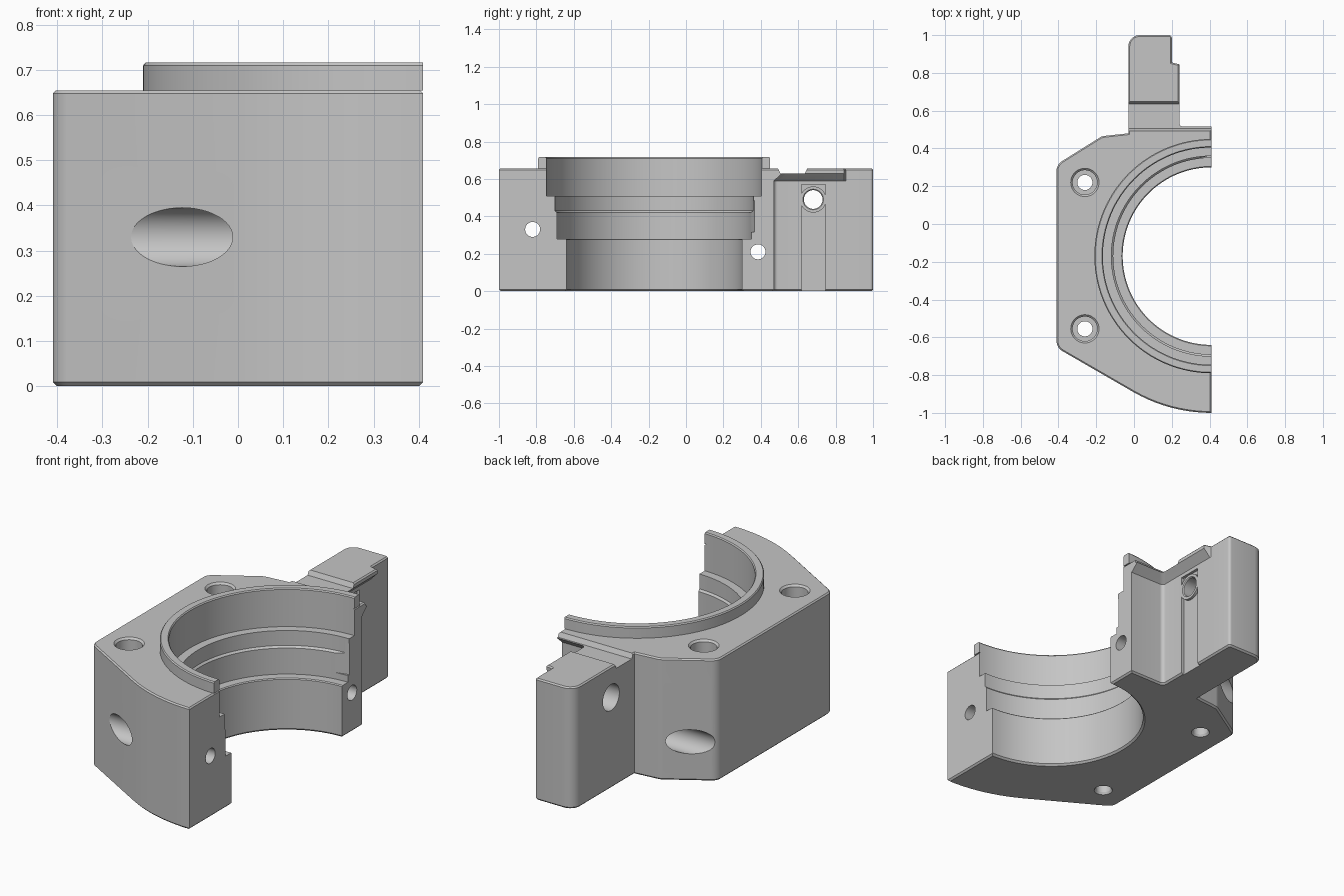
import bpy, bmesh
from math import sin, cos, tan, pi, radians
from mathutils import Vector

old = bpy.data.objects.get("Cube")
if old:
    bpy.data.objects.remove(old, do_unlink=True)

SHADE = (0.56, 0.56, 0.56, 1)
grey = bpy.data.materials.new("machined grey")
grey.use_nodes = True
grey.diffuse_color = SHADE
grey.node_tree.nodes["Principled BSDF"].inputs["Base Color"].default_value = SHADE

CX, CY = 0.41, -0.17      # bore axis
TOP = 0.655


def finish(name, bm):
    bmesh.ops.recalc_face_normals(bm, faces=bm.faces)
    mesh = bpy.data.meshes.new(name)
    bm.to_mesh(mesh)
    bm.free()
    obj = bpy.data.objects.new(name, mesh)
    mesh.materials.append(grey)
    bpy.context.collection.objects.link(obj)
    return obj


def loft(name, rings, capped=True):
    """Skin equal-length rings; cap both ends or join the last to the first."""
    bm = bmesh.new()
    rows = [[bm.verts.new(p) for p in ring] for ring in rings]
    for a, b in zip(rows, rows[1:] + ([] if capped else rows[:1])):
        for i in range(len(a)):
            j = (i + 1) % len(a)
            bm.faces.new((a[i], a[j], b[j], b[i]))
    if capped:
        bm.faces.new(rows[0][::-1])
        bm.faces.new(rows[-1])
    return finish(name, bm)


def lathe(name, profile, axis, at, segs=48):
    """Solid of revolution; profile is (radius, position along axis)."""
    def point(r, h, t):
        u, v = at[0] + r * cos(t), at[1] + r * sin(t)
        return (u, v, h) if axis == "z" else (h, u, v)
    return loft(name, [[point(r, h, 2 * pi * i / segs) for i in range(segs)]
                       for r, h in profile])


def prism(name, section, axis, lo, hi):
    return loft(name, [[(h, *p) if axis == "x" else (*p, h) for p in section]
                       for h in (lo, hi)])


def fillet(corners):
    """Round the (x, y, radius) corners of a closed outline."""
    out = []
    for i, (x, y, r) in enumerate(corners):
        p = Vector((x, y))
        if r == 0:
            out.append(p)
            continue
        a = (Vector(corners[i - 1][:2]) - p).normalized()
        b = (Vector(corners[(i + 1) % len(corners)][:2]) - p).normalized()
        half = a.angle(b) / 2
        centre = p + (a + b).normalized() * r / sin(half)
        start, end = ((p + d * r / tan(half) - centre).normalized() for d in (a, b))
        out += [centre + start.slerp(end, k / 6).normalized() * r for k in range(7)]
    return out


def inset(ring, d):
    """Move a counter-clockwise outline inwards by d."""
    out = []
    for i, p in enumerate(ring):
        e, f = (p - ring[i - 1]).normalized(), (ring[(i + 1) % len(ring)] - p).normalized()
        n, m = Vector((-e.y, e.x)), Vector((-f.y, f.x))
        out.append(p + (n + m) * d / (1 + n.dot(m)))
    return out


def outline(lip_x, lip_y):
    arc = [(CX + 0.83 * cos(radians(t)), CY + 0.83 * sin(radians(t)), 0)
           for t in range(240, 271, 3)]
    return fillet(arc + [
        (CX, lip_y, 0), (lip_x, lip_y, 0.02), (lip_x, 0.845, 0), (0.2, 0.855, 0),
        (0.2, 1.0, 0.015), (-0.03, 1.0, 0.06), (-0.03, 0.48, 0),
        (-0.17, 0.465, 0.06), (-0.41, 0.315, 0.06), (-0.41, -0.655, 0.06)])


# Housing half with arm and overhanging lip, chamfered top and bottom
lower, upper = outline(0.2, 0.47), outline(0.24, 0.515)
levels = [(inset(lower, 0.009), 0), (lower, 0.009), (lower, 0.59),
          (upper, 0.63), (upper, TOP - 0.007), (inset(upper, 0.007), TOP)]
housing = loft("housing", [[(p.x, p.y, z) for p in ring] for ring, z in levels])

# Stepped bore, end relief, arm recess and arm groove
cutters = [
    lathe("bore_cut", [(0.49, -0.01), (0.47, 0.01), (0.47, 0.275), (0.475, 0.28),
                       (0.52, 0.28), (0.52, 0.42), (0.53, 0.43), (0.53, 0.51),
                       (0.575, 0.51), (0.575, 0.8)], "z", (CX, CY), 128),
    prism("relief_cut", [(0.45, 0.376), (0.3, 0.335), (0.3, 0.25), (0.45, 0.25)], "z", 0.315, 0.485),
    prism("arm_recess_cut", [(0.485, 0.67), (0.505, 0.63), (0.635, 0.63), (0.655, 0.67)], "x", -0.1, 0.5),
    prism("arm_groove_cut", [(0.618, -0.05), (0.618, 0.57), (0.747, 0.57), (0.747, -0.05)], "x", 0.185, 0.23),
]

# Vertical counterbored bolt holes
for y in (0.22, -0.555):
    cutters.append(lathe("bolt_hole_cut", [(0.052, -0.01), (0.04, 0.012), (0.04, 0.45),
                                           (0.065, 0.45), (0.065, 0.645), (0.085, 0.665)],
                         "z", (-0.26, y)))

# Cross holes, counterbored from the slanted sides
for y, z in ((-0.82, 0.33), (0.385, 0.21)):
    cutters.append(lathe("cross_hole_cut", [(0.065, -0.6), (0.065, 0.1), (0.04, 0.1), (0.04, 0.5)],
                         "x", (y, z)))
cutters.append(lathe("arm_hole_cut", [(0.07, -0.1), (0.07, 0.08), (0.05, 0.08), (0.05, 0.3)],
                     "x", (0.68, 0.49)))

bpy.context.view_layer.objects.active = housing
for cutter in cutters:
    mod = housing.modifiers.new("cut", "BOOLEAN")
    mod.operation, mod.solver, mod.object = "DIFFERENCE", "EXACT", cutter
    bpy.ops.object.modifier_apply(modifier=mod.name)
    bpy.data.objects.remove(cutter, do_unlink=True)

# Raised half rim around the bore
rim_section = [(0.575, TOP), (0.62, TOP), (0.62, 0.71), (0.615, 0.716), (0.58, 0.716), (0.575, 0.71)]
rim = loft("bore_rim", [[(CX + r * cos(t), CY + r * sin(t), z) for r, z in rim_section]
                        for t in (pi / 2 + pi * i / 64 for i in range(65))])

# Boss ring around the arm hole
boss_section = [(0.05, 0.18), (0.07, 0.18), (0.07, 0.2), (0.055, 0.2), (0.05, 0.195)]
boss = loft("arm_hole_boss", [[(x, 0.68 + r * cos(t), 0.49 + r * sin(t)) for r, x in boss_section]
                              for t in (2 * pi * i / 48 for i in range(48))], capped=False)

bpy.ops.object.select_all(action="DESELECT")
for obj in (housing, rim, boss):
    obj.select_set(True)
bpy.ops.object.shade_smooth_by_angle(angle=radians(25))
